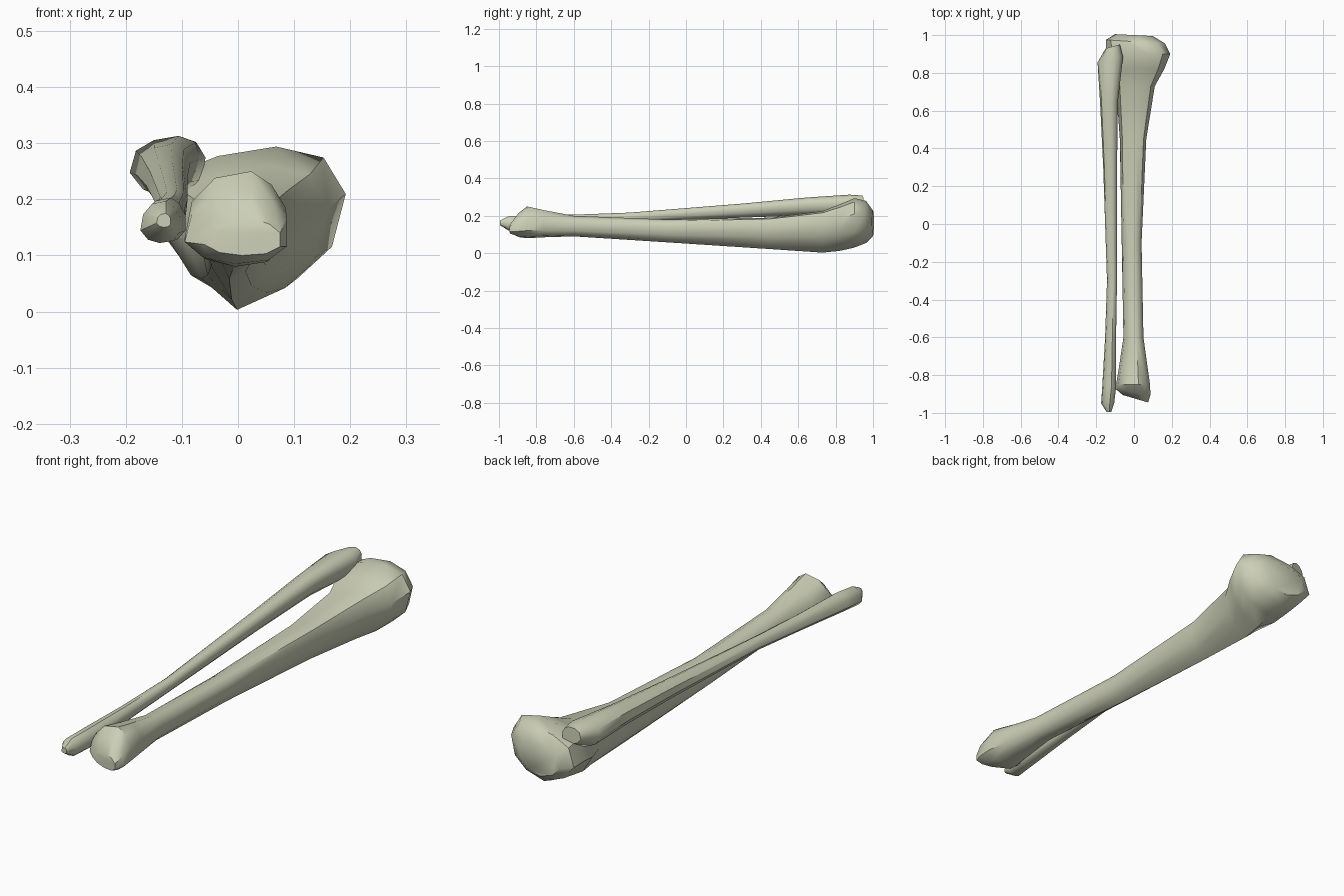
import bpy, bmesh, math

# Unit cross-sections (x, z in 0..1): crested triangle and rounded polygon
TRI = [(.45, 0), (.70, .15), (.88, .38), (1, .72), (.90, .97), (.62, 1), (.35, .94), (.10, .90), (0, .60), (.14, .27)]
RND = [(.50, 0), (.82, .05), (1, .24), (1, .62), (.86, .86), (.66, 1), (.30, .93), (.07, .68), (0, .30), (.20, .08)]


def bone(name, sections):
    """Loft rings along y; section = y, x0, x1, z0, z1, roundness, y shear across x."""
    bm = bmesh.new()
    rings = []
    for y, x0, x1, z0, z1, r, shear in sections:
        ring = []
        for (a, b), (c, d) in zip(TRI, RND):
            u, v = a + (c - a) * r, b + (d - b) * r
            ring.append(bm.verts.new((x0 + (x1 - x0) * u, y + shear * (u - .5), z0 + (z1 - z0) * v)))
        rings.append(ring)
    n = len(TRI)
    for p, q in zip(rings, rings[1:]):
        for i in range(n):
            j = (i + 1) % n
            bm.faces.new((p[i], p[j], q[j], q[i]))
    bm.faces.new(rings[0])
    bm.faces.new(rings[-1])
    bmesh.ops.recalc_face_normals(bm, faces=bm.faces)
    me = bpy.data.meshes.new(name)
    bm.to_mesh(me)
    bm.free()
    ob = bpy.data.objects.new(name, me)
    bpy.context.collection.objects.link(ob)
    mat = bpy.data.materials.get("bone") or bpy.data.materials.new("bone")
    mat.diffuse_color = (.60, .62, .47, 1)
    me.materials.append(mat)
    bpy.ops.object.select_all(action='DESELECT')
    ob.select_set(True)
    bpy.context.view_layer.objects.active = ob
    bpy.ops.object.shade_smooth_by_angle(angle=math.radians(42))


# Large bone: ankle end, shaft with front crest, wide knee plateau
bone("shin_bone", [
    (-.925, -.06, .075, .10, .165, 1, -.04),
    (-.89, -.095, .087, .085, .215, 1, -.03),
    (-.85, -.095, .085, .08, .25, 1, 0),
    (-.76, -.08, .072, .085, .23, 1, 0),
    (-.60, -.056, .05, .09, .20, .8, 0),
    (-.10, -.065, .04, .058, .18, .4, 0),
    (.45, -.075, .065, .022, .19, .1, 0),
    (.73, -.095, .11, .003, .225, .1, 0),
    (.82, -.13, .16, .012, .26, .3, 0),
    (.90, -.148, .192, .03, .294, .4, 0),
    (.965, -.148, .165, .055, .28, .5, -.02),
    (1.0, -.10, .10, .09, .23, .6, -.01),
])

# Slender outer bone: pointed ankle tip, thin shaft, angular head
bone("calf_bone", [
    (-.995, -.145, -.12, .15, .175, 1, 0),
    (-.95, -.174, -.105, .122, .197, 1, 0),
    (-.86, -.168, -.094, .125, .203, 1, 0),
    (-.60, -.153, -.095, .145, .206, 1, 0),
    (-.30, -.143, -.09, .165, .217, .7, 0),
    (.30, -.163, -.09, .19, .265, .5, 0),
    (.65, -.18, -.085, .203, .298, .6, 0),
    (.87, -.193, -.058, .20, .313, .6, .03),
    (.94, -.15, -.075, .235, .308, .8, .02),
])
